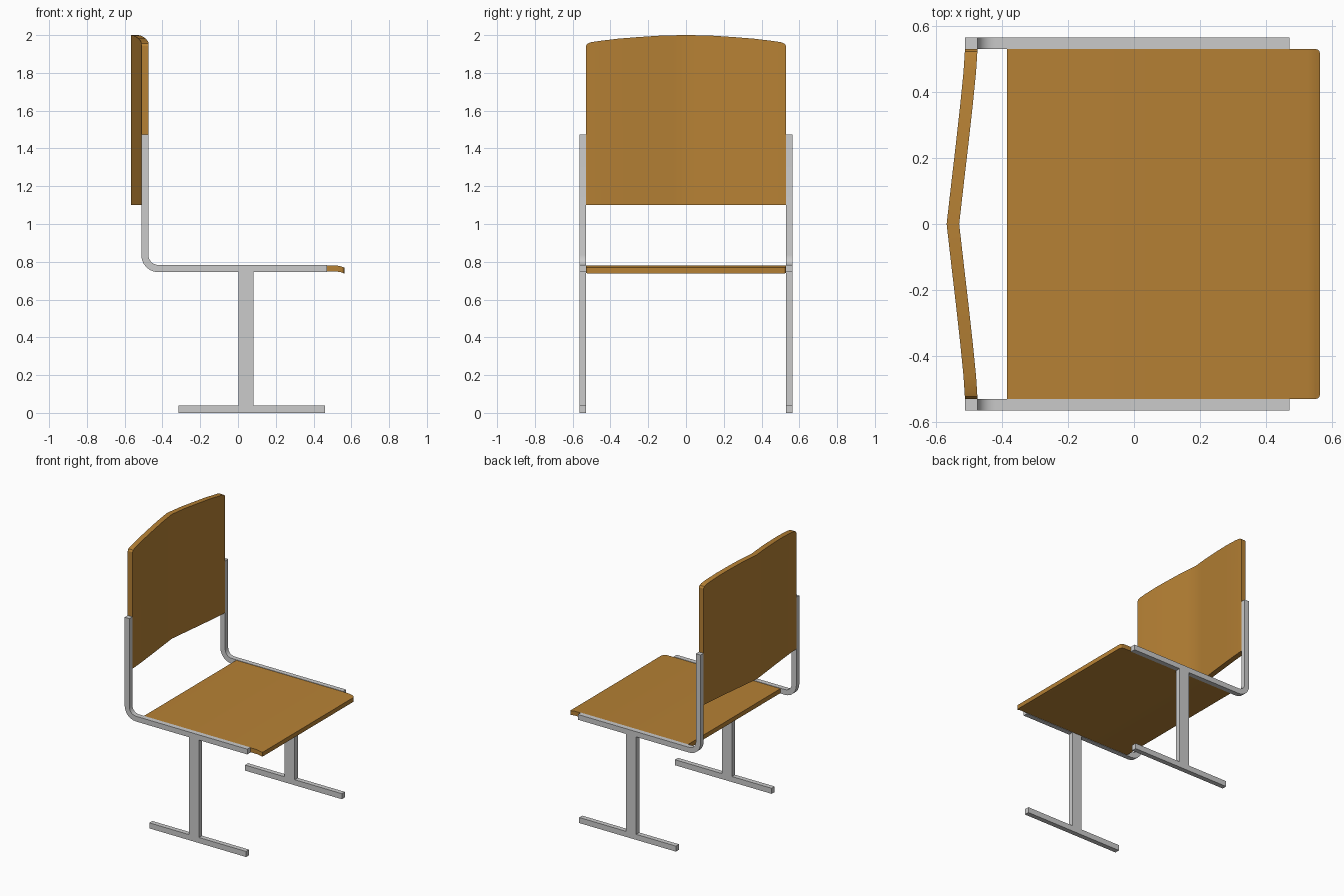
import bpy, bmesh, math

if "Cube" in bpy.data.objects:
    bpy.data.objects.remove(bpy.data.objects["Cube"])

wood = bpy.data.materials.new("wood")
wood.diffuse_color = (0.47, 0.22, 0.035, 1)
wood.use_nodes = True
wood.node_tree.nodes["Principled BSDF"].inputs["Base Color"].default_value = wood.diffuse_color


def make_object(name, bm, material=None, mirror=False):
    bmesh.ops.recalc_face_normals(bm, faces=bm.faces)
    mesh = bpy.data.meshes.new(name)
    bm.to_mesh(mesh)
    bm.free()
    obj = bpy.data.objects.new(name, mesh)
    bpy.context.collection.objects.link(obj)
    if material:
        mesh.materials.append(material)
    if mirror:
        mod = obj.modifiers.new("other_side", 'MIRROR')
        mod.use_axis = (False, True, False)
    return obj


def extrude_profile(profile, y0, y1):
    """Extrude an xz outline along y."""
    bm = bmesh.new()
    face = bm.faces.new([bm.verts.new((x, y0, z)) for x, z in profile])
    out = bmesh.ops.extrude_face_region(bm, geom=[face])
    for v in out["geom"]:
        if isinstance(v, bmesh.types.BMVert):
            v.co.y = y1
    return bm


def rect(x0, x1, z0, z1):
    return [(x0, z0), (x1, z0), (x1, z1), (x0, z1)]


def arc(cx, cz, r, a0, a1, n=6):
    angles = [math.radians(a0 + (a1 - a0) * i / n) for i in range(n + 1)]
    return [(cx + r * math.cos(a), cz + r * math.sin(a)) for a in angles]


def smooth(obj):
    bpy.ops.object.select_all(action='DESELECT')
    obj.select_set(True)
    bpy.context.view_layer.objects.active = obj
    bpy.ops.object.shade_smooth_by_angle(angle=math.radians(30))


Y0, Y1 = 0.53, 0.565

# Bent L-shaped side rails
outline = ([(-0.512, 1.475)] + arc(-0.422, 0.835, 0.09, 180, 270)
           + [(0.47, 0.745), (0.47, 0.783)]
           + arc(-0.422, 0.835, 0.052, 270, 180) + [(-0.474, 1.475)])
smooth(make_object("side_rail", extrude_profile(outline, Y0, Y1), mirror=True))

# Posts and floor runners
make_object("post", extrude_profile(rect(0.003, 0.083, 0.04, 0.746), Y0, Y1), mirror=True)
make_object("floor_runner", extrude_profile(rect(-0.315, 0.46, 0, 0.04), Y0, Y1), mirror=True)

# Seat with a drooping front lip and rounded front corners
lip = [(-0.385, 0.748), (-0.385, 0.78), (0.525, 0.78), (0.545, 0.776),
       (0.563, 0.769), (0.563, 0.738), (0.545, 0.745), (0.525, 0.748)]
bm = extrude_profile(lip, -Y0, Y0)
corners = [e for e in bm.edges
           if all(v.co.x > 0.56 for v in e.verts)
           and abs(e.verts[0].co.y - e.verts[1].co.y) < 0.01]
bmesh.ops.bevel(bm, geom=corners, offset=0.015, segments=3, affect='EDGES', profile=0.5)
smooth(make_object("seat", bm, wood))

# Backrest: shallow V in plan with an arched top; columns of (y, rear x, top z)
half = [(0, -0.567, 2.0), (0.07, -0.559, 1.999), (0.14, -0.551, 1.997),
        (0.26, -0.537, 1.989), (0.36, -0.526, 1.981), (0.46, -0.516, 1.969),
        (0.505, -0.513, 1.962), (0.522, -0.512, 1.955), (0.53, -0.512, 1.942)]
columns = [(-y, x, z) for y, x, z in half[:0:-1]] + half
bm = bmesh.new()
rings = []
for y, x, z in columns:
    rings.append([bm.verts.new(p) for p in
                  ((x, y, 1.1), (x + 0.038, y, 1.1), (x + 0.038, y, z), (x, y, z))])
for a, b in zip(rings, rings[1:]):
    for i in range(4):
        j = (i + 1) % 4
        bm.faces.new((a[i], a[j], b[j], b[i]))
bm.faces.new(rings[0])
bm.faces.new(rings[-1])
smooth(make_object("backrest", bm, wood))
